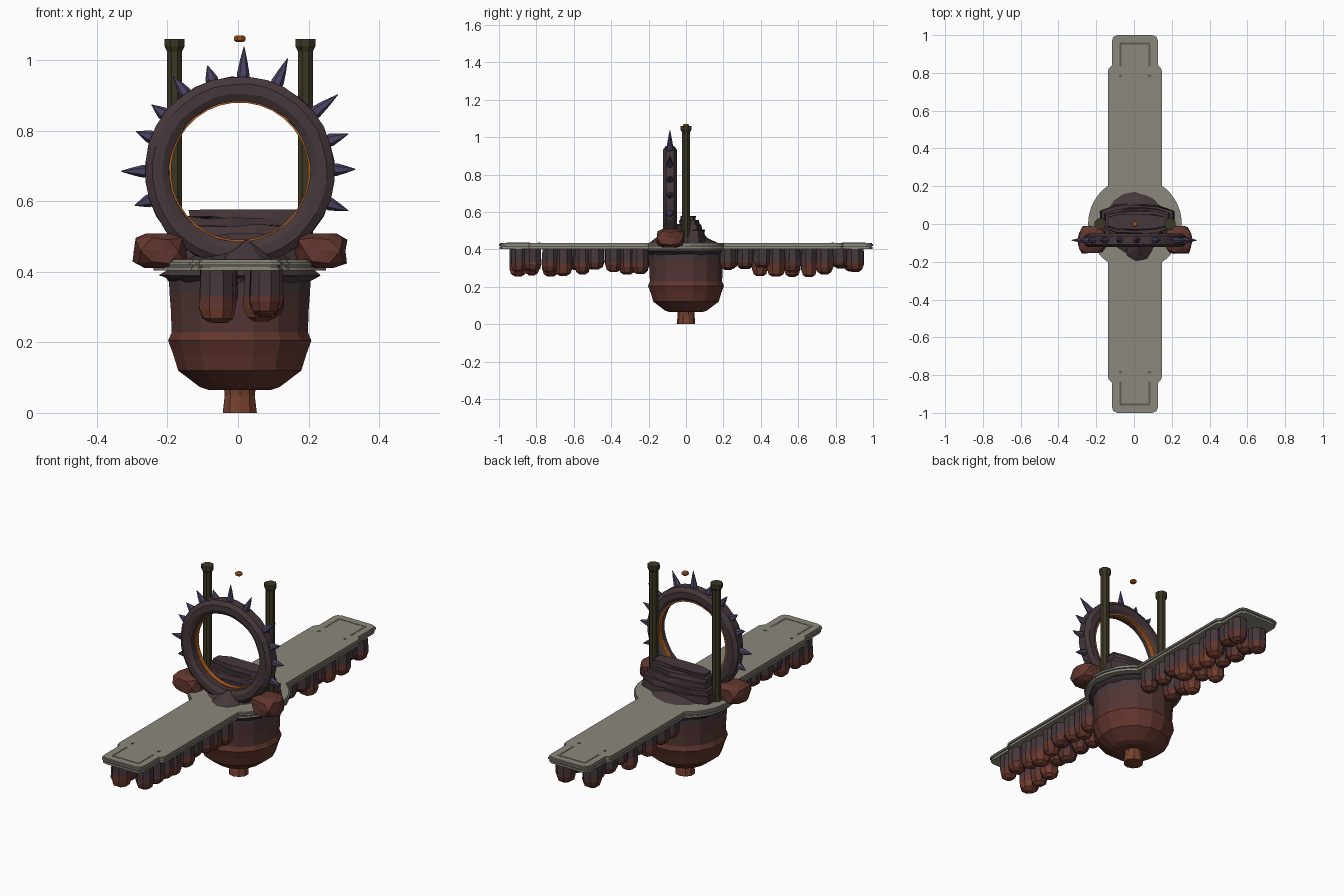
import bpy, bmesh, math, random
from mathutils import Vector, Matrix

random.seed(7)
if "Cube" in bpy.data.objects:
    bpy.data.objects.remove(bpy.data.objects["Cube"])

CX = 0.005  # shared centre line


def material(name, rgb):
    m = bpy.data.materials.new(name)
    m.use_nodes = True
    m.diffuse_color = (*rgb, 1)
    m.node_tree.nodes["Principled BSDF"].inputs["Base Color"].default_value = (*rgb, 1)
    return m


STONE = material("pale stone", (0.26, 0.245, 0.2))
GROOVE = material("dark stone", (0.11, 0.105, 0.085))
PLUM = material("dark plum rock", (0.06, 0.038, 0.043))
BROWN = material("plum brown", (0.085, 0.037, 0.035))
RED = material("red brown", (0.12, 0.036, 0.027))
RUST = material("rust", (0.18, 0.05, 0.027))
SPIKE = material("violet spike", (0.07, 0.055, 0.125))
OLIVE = material("olive metal", (0.045, 0.038, 0.018))
ORANGE = material("glowing orange", (0.42, 0.11, 0.015))


def finish(name, bm, mats, rule=None):
    """Turn a bmesh into an object, colouring its faces by a rule on the face centre."""
    bmesh.ops.recalc_face_normals(bm, faces=bm.faces)
    if rule:
        for f in bm.faces:
            f.material_index = rule(f.calc_center_median())
    mesh = bpy.data.meshes.new(name)
    bm.to_mesh(mesh)
    bm.free()
    for m in mats:
        mesh.materials.append(m)
    ob = bpy.data.objects.new(name, mesh)
    bpy.context.collection.objects.link(ob)
    return ob


def lathe(bm, profile, centre, sides, jitter=0.0, closed=False, matrix=Matrix()):
    """Spin (radius, height) points about z; the ends are capped unless closed."""
    rings = []
    for r, z in profile:
        ring = []
        for i in range(sides):
            a = math.tau * (i + 0.5) / sides
            k = r + random.uniform(-jitter, jitter)
            p = matrix @ Vector((k * math.cos(a), k * math.sin(a), z))
            ring.append(bm.verts.new(p + Vector(centre)))
        rings.append(ring)
    pairs = list(zip(rings, rings[1:])) + ([(rings[-1], rings[0])] if closed else [])
    for lo, hi in pairs:
        for i in range(sides):
            j = (i + 1) % sides
            bm.faces.new((lo[i], lo[j], hi[j], hi[i]))
    if not closed:
        bm.faces.new(rings[0][::-1])
        bm.faces.new(rings[-1])


def box(bm, lo, hi, jitter=0.0, cuts=0):
    lo, hi = Vector(lo), Vector(hi)
    mat = Matrix.Translation((lo + hi) / 2) @ Matrix.Diagonal((*(hi - lo), 1))
    verts = bmesh.ops.create_cube(bm, size=1, matrix=mat)["verts"]
    if cuts:
        edges = list({e for v in verts for e in v.link_edges if abs(e.verts[0].co.x - e.verts[1].co.x) > 0.1})
        bmesh.ops.subdivide_edges(bm, edges=edges, cuts=cuts)
    for v in bm.verts:
        v.co += Vector([random.uniform(-jitter, jitter) for _ in range(3)])


# Platform: long deck with stepped ends and a round middle, in stacked layers
def deck_layer(name, inset, z0, z1, mat):
    w, e, r = 0.142 - inset, 0.122 - inset, 0.248 - inset
    end = 1 - inset
    quarter = [(e - 0.03, end), (e - 0.008, end - 0.009), (e, end - 0.03),
               (e, 0.84), (w - 0.004, 0.825), (w, 0.81)]
    start = math.acos(w / r)
    quarter += [(r * math.cos(start * (1 - i / 8)), r * math.sin(start * (1 - i / 8))) for i in range(9)]
    half = quarter + [(x, -y) for x, y in quarter[-2::-1]]
    outline = half + [(-x, y) for x, y in half[::-1]]
    bm = bmesh.new()
    face = bm.faces.new([bm.verts.new((x + CX, y, z0)) for x, y in outline])
    top = bmesh.ops.extrude_face_region(bm, geom=[face])["geom"]
    bmesh.ops.translate(bm, verts=[v for v in top if isinstance(v, bmesh.types.BMVert)], vec=(0, 0, z1 - z0))
    finish(name, bm, [mat])


deck_layer("deck_top", 0.006, 0.428, 0.435, STONE)
deck_layer("deck_edge", 0, 0.419, 0.428, STONE)
deck_layer("deck_seam", 0.008, 0.413, 0.419, GROOVE)
deck_layer("deck_base", 0.004, 0.403, 0.413, STONE)

# Engraved end brackets and bolt dots
bm = bmesh.new()
for s in (-1, 1):
    for x in (-0.077, 0.077):
        box(bm, (CX + x - 0.005, min(s * 0.835, s * 0.955), 0.434), (CX + x + 0.005, max(s * 0.835, s * 0.955), 0.436))
        lathe(bm, [(0.008, 0.434), (0.008, 0.437)], (CX + x, s * 0.785, 0), 8)
    box(bm, (CX - 0.08, s * 0.955 - 0.005, 0.434), (CX + 0.08, s * 0.955 + 0.005, 0.436))
finish("deck_engraving", bm, [GROOVE])

# Hull: faceted bowl, redder towards the bottom, with a rough collar and stem
bm = bmesh.new()
lathe(bm, [(0.09, 0.065), (0.115, 0.073), (0.178, 0.12), (0.192, 0.165), (0.207, 0.205), (0.197, 0.228),
           (0.199, 0.29), (0.203, 0.34), (0.205, 0.38), (0.18, 0.385), (0.18, 0.405)], (CX, 0, 0), 16)
finish("hull", bm, [PLUM, BROWN, RED], lambda c: 0 if c.z > 0.33 else 1 if c.z > 0.25 else 2)

bm = bmesh.new()
lathe(bm, [(0.2, 0.37), (0.212, 0.382), (0.225, 0.39), (0.21, 0.404)], (CX, 0, 0), 22, 0.008)
finish("hull_collar", bm, [PLUM])

bm = bmesh.new()
lathe(bm, [(0.05, 0), (0.045, 0.05), (0.048, 0.08)], (CX, 0, 0), 10, 0.001)
finish("stem", bm, [RUST])

# Hanging pods in two rows under each arm
bm = bmesh.new()
for s in (-1, 1):
    for x in (-0.062, 0.07):
        for i in range(9):
            y = s * (0.235 + i * 0.083) + random.uniform(-0.015, 0.015)
            r = random.uniform(0.043, 0.054)
            low = random.uniform(0.25, 0.305)
            lathe(bm, [(r * 0.4, low), (r * 0.8, low + 0.012), (r, low + 0.04), (r, 0.33), (r * 0.95, 0.408)],
                  (CX + x + random.uniform(-0.012, 0.012), y, 0), 8, 0.002)
finish("hanging_pods", bm, [PLUM, RED, RUST], lambda c: 0 if c.z > 0.335 else 1 if c.z > 0.285 else 2)

# Upright ring with a glowing lining and thorns
CENTRE = Vector((CX, -0.086, 0.685))
TURN = Matrix.Rotation(math.radians(90), 4, "X")
bm = bmesh.new()
lathe(bm, [(0.2, -0.025), (0.2, 0.025), (0.22, 0.037), (0.248, 0.037), (0.269, 0.022), (0.269, -0.022),
           (0.248, -0.037), (0.22, -0.037)], CENTRE, 32, 0.002, True, TURN)
finish("ring", bm, [PLUM])

bm = bmesh.new()
lathe(bm, [(0.195, -0.026), (0.195, -0.002), (0.21, -0.002), (0.21, -0.026)], CENTRE, 32, 0, True, TURN)
finish("ring_lining", bm, [ORANGE])

bm = bmesh.new()
thorns = [(198, 0.313), (180, 0.337), (159, 0.315), (143, 0.313), (125, 0.329), (107, 0.313),
          (88, 0.354), (67, 0.348), (38, 0.353), (19, 0.325), (1, 0.328), (-20, 0.328)]
for angle, tip in thorns:
    a = math.radians(angle)
    out = Vector((math.cos(a), 0, math.sin(a)))
    lathe(bm, [(0.017, 0.255), (0.018, 0.275), (0.011, 0.27 + (tip - 0.27) * 0.5), (0.001, tip)],
          CENTRE, 6, 0, False, out.to_track_quat("Z", "Y").to_matrix().to_4x4())
finish("ring_thorns", bm, [SPIKE])

# Twin posts with flared caps
for name, x in (("right_post", -0.18), ("left_post", 0.191)):
    bm = bmesh.new()
    lathe(bm, [(0.026, 0.42), (0.023, 0.45), (0.023, 1.025), (0.031, 1.04), (0.031, 1.06)], (x, 0, 0), 8)
    finish(name, bm, [OLIVE])

# Floating ember above the middle
bm = bmesh.new()
lathe(bm, [(0.012, 1.052), (0.018, 1.057), (0.018, 1.065), (0.012, 1.07)], (CX, 0, 0), 8)
finish("ember", bm, [ORANGE])

# Rocky mound with a front peak
bm = bmesh.new()
lathe(bm, [(0.172, 0.43), (0.14, 0.448), (0.09, 0.47), (0.03, 0.48)], (CX, 0.005, 0), 18, 0.006)
lathe(bm, [(0.085, 0.43), (0.06, 0.45), (0.004, 0.49)], (0.025, -0.115, 0), 9, 0.004)
finish("mound", bm, [PLUM])

# Layered slab pile, leaning back
slabs = [(0.195, -0.075, 0.105, 0.43, 0.472), (0.188, -0.06, 0.1, 0.47, 0.505),
         (0.172, -0.05, 0.085, 0.503, 0.532), (0.165, -0.035, 0.07, 0.53, 0.555),
         (0.15, -0.03, 0.052, 0.553, 0.577)]
for i, (half, y0, y1, z0, z1) in enumerate(slabs):
    bm = bmesh.new()
    box(bm, (0.015 - half, y0, z0), (0.015 + half, y1, z1), 0.005, 4)
    for v in bm.verts:  # rounded ends
        edge = abs(v.co.x - 0.015) / half
        v.co.y = 0.015 + (v.co.y - 0.015) * (1 - 0.4 * max(0, edge - 0.5) * 2)
        v.co.z = min(v.co.z, 0.577)
    finish("slab_%d" % (i + 1), bm, [PLUM])

# Shoulder boulders
for name, x, w in (("right_boulder", -0.22, 0.076), ("left_boulder", 0.236, 0.072)):
    bm = bmesh.new()
    bmesh.ops.create_icosphere(bm, subdivisions=2, radius=1)
    for v in bm.verts:
        n = v.co.normalized()
        grow = random.uniform(0.95, 1.08)
        v.co = Vector((x + w * grow * max(-0.9, min(0.9, n.x * 1.1)) / 0.93,
                       -0.083 + 0.072 * grow * max(-0.9, min(0.9, n.y * 1.1)) / 0.93,
                       0.46 + 0.05 * max(-0.85, min(0.85, n.z * 1.2)) / 0.87))
    bmesh.ops.dissolve_limit(bm, angle_limit=math.radians(12), verts=bm.verts, edges=bm.edges)
    finish(name, bm, [RED])
